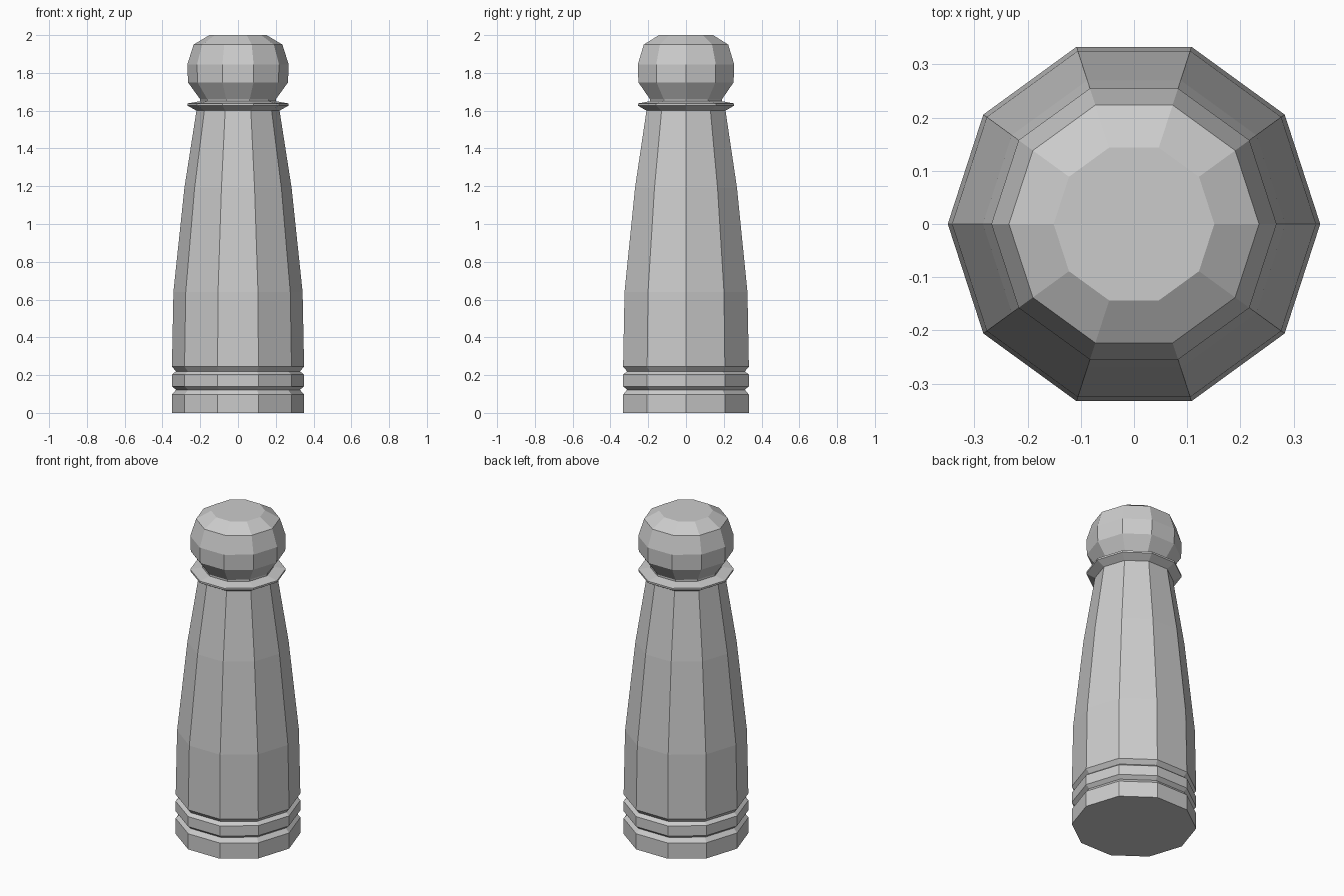
import bpy, bmesh
from math import cos, sin, tau

if "Cube" in bpy.data.objects:
    bpy.data.objects.remove(bpy.data.objects["Cube"])

SIDES = 10


def lathe(name, profile):
    """Ten-sided turned solid from (radius, height) pairs, capped at both ends."""
    bm = bmesh.new()
    rings = [[bm.verts.new((r * cos(tau * i / SIDES), r * sin(tau * i / SIDES), z))
              for i in range(SIDES)] for r, z in profile]
    for low, high in zip(rings, rings[1:]):
        for i in range(SIDES):
            j = (i + 1) % SIDES
            bm.faces.new((low[i], low[j], high[j], high[i]))
    bm.faces.new(rings[0][::-1])
    bm.faces.new(rings[-1])
    mesh = bpy.data.meshes.new(name)
    bm.to_mesh(mesh)
    bm.free()
    obj = bpy.data.objects.new(name, mesh)
    bpy.context.collection.objects.link(obj)
    return obj


# One continuous turned post: grooved base, tapered shaft, collar and knob
base = [(0.35, 0), (0.35, 0.097), (0.328, 0.122), (0.35, 0.141),
        (0.35, 0.203), (0.328, 0.22), (0.35, 0.245)]
shaft = [(0.342, 0.64), (0.284, 1.19), (0.22, 1.60)]
collar = [(0.268, 1.627), (0.268, 1.638), (0.20, 1.65)]
knob = [(0.20, 1.66), (0.265, 1.75), (0.268, 1.845), (0.235, 1.95), (0.151, 2.0)]
lathe("bollard_post", base + shaft + collar + knob)
